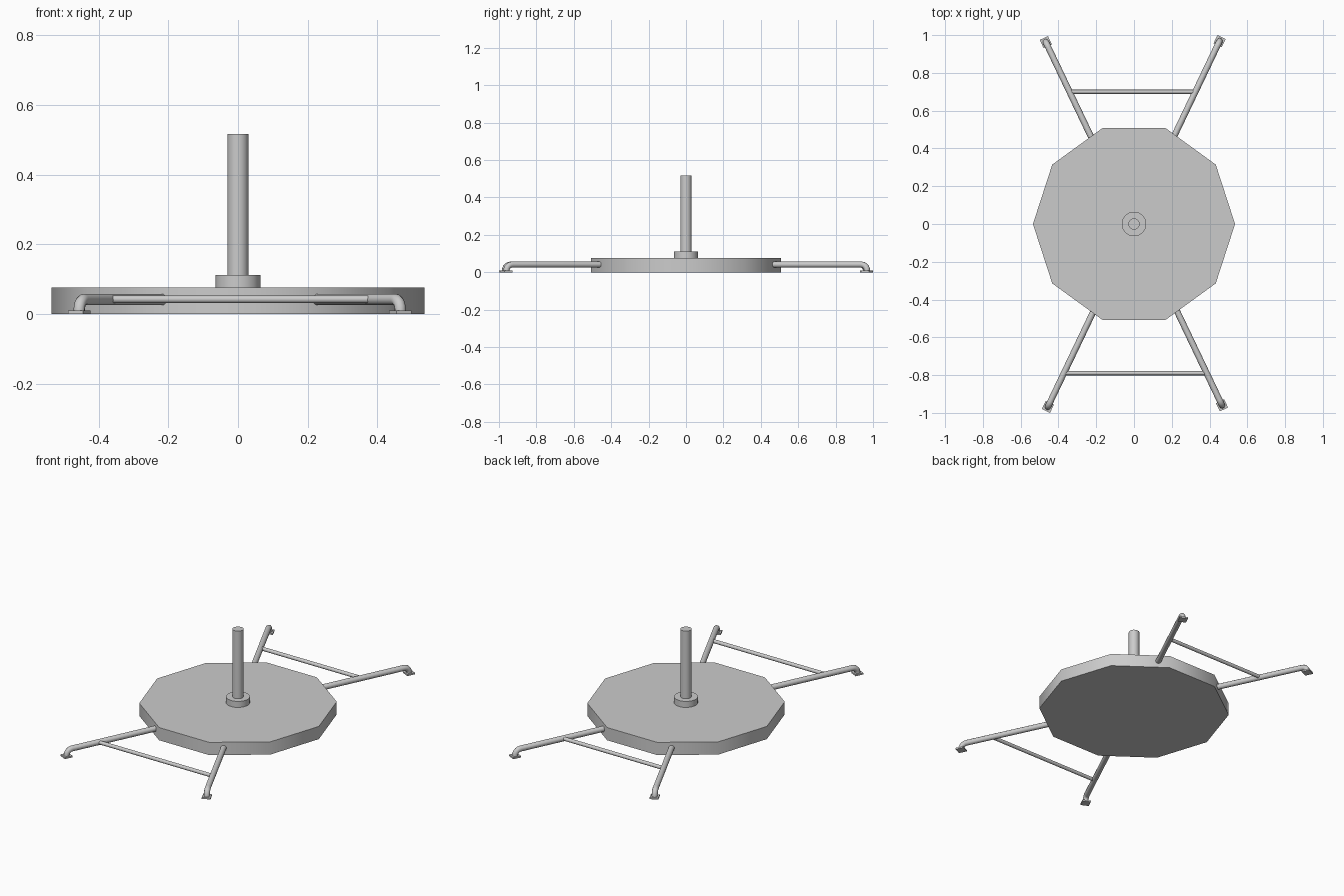
import bpy
from math import radians, sin, cos, pi, atan2
from mathutils import Vector

if "Cube" in bpy.data.objects:
    bpy.data.objects.remove(bpy.data.objects["Cube"])


def smooth(obj, angle=40):
    bpy.ops.object.select_all(action='DESELECT')
    obj.select_set(True)
    bpy.context.view_layer.objects.active = obj
    bpy.ops.object.shade_smooth_by_angle(angle=radians(angle))


def cylinder(name, radius, z0, z1, sides, turn=0.0):
    bpy.ops.mesh.primitive_cylinder_add(vertices=sides, radius=radius, depth=z1 - z0,
                                        location=(0, 0, (z0 + z1) / 2),
                                        rotation=(0, 0, turn))
    obj = bpy.context.object
    obj.name = name
    smooth(obj)
    return obj


def tube(name, points, radius):
    """Round tube following a short path, turned into a mesh."""
    curve = bpy.data.curves.new(name, 'CURVE')
    curve.dimensions = '3D'
    curve.bevel_depth = radius
    curve.bevel_resolution = 3
    curve.use_fill_caps = True
    spline = curve.splines.new('POLY')
    spline.points.add(len(points) - 1)
    for p, co in zip(spline.points, points):
        p.co = (*co, 1)
    obj = bpy.data.objects.new(name, curve)
    bpy.context.collection.objects.link(obj)
    bpy.ops.object.select_all(action='DESELECT')
    obj.select_set(True)
    bpy.context.view_layer.objects.active = obj
    bpy.ops.object.convert(target='MESH')
    obj = bpy.context.object
    obj.name = name
    smooth(obj)
    return obj


# Ten-sided base plate with a corner on +x
cylinder("base_plate", 0.535, 0, 0.076, 10, radians(18))

# Collar and upright post
cylinder("collar", 0.065, 0.07, 0.112, 16)
cylinder("post", 0.03, 0.07, 0.516, 16)

# Splayed legs: straight tube, elbow down, square foot pad
LEG_Z, BEND = 0.041, 0.032
feet = {"back_right": (0.453, 0.968), "back_left": (-0.467, 0.963),
        "front_left": (-0.456, -0.968), "front_right": (0.466, -0.96)}
for side, (fx, fy) in feet.items():
    foot = Vector((fx, fy, 0))
    out = Vector((0.43 if fx > 0 else -0.43, 0.90 if fy > 0 else -0.90, 0)).normalized()
    start = foot - out * 0.59
    path = [start + Vector((0, 0, LEG_Z))]
    for i in range(6):
        a = i / 5 * pi / 2
        path.append(foot - out * (BEND * (1 - sin(a))) +
                    Vector((0, 0, LEG_Z - BEND * (1 - cos(a)))))
    path.append(foot + Vector((0, 0, 0.004)))
    tube(side + "_leg", path, 0.0165)

    bpy.ops.mesh.primitive_cube_add(size=1, location=(fx, fy, 0.0045),
                                    rotation=(0, 0, atan2(out.y, out.x)))
    pad = bpy.context.object
    pad.name = side + "_foot"
    pad.scale = (0.048, 0.048, 0.009)

# Cross bars between each pair of legs
tube("back_cross_bar", [(-0.338, 0.70, 0.042), (0.322, 0.70, 0.042)], 0.011)
tube("front_cross_bar", [(-0.37, -0.79, 0.042), (0.383, -0.79, 0.042)], 0.011)
